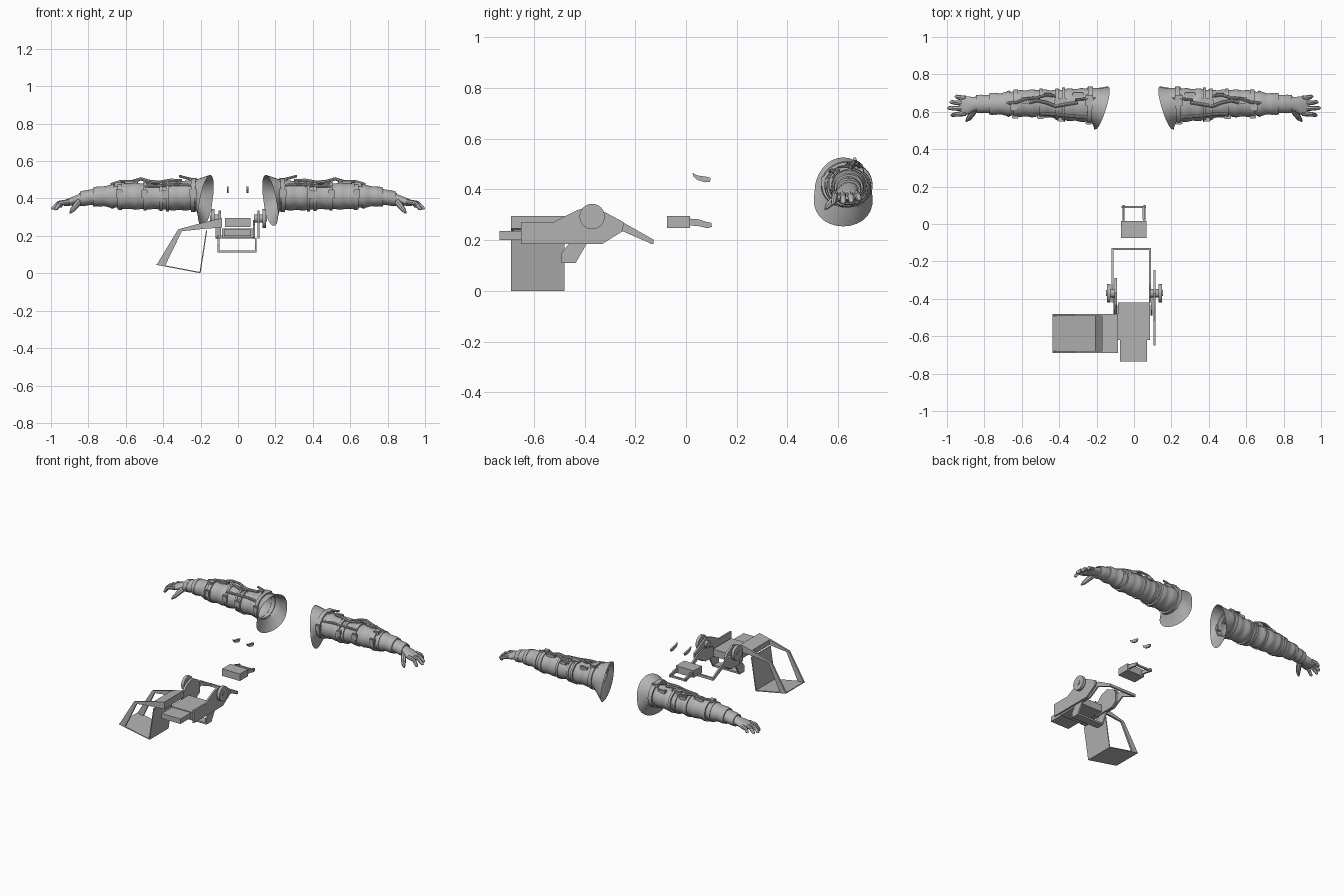
import bpy, bmesh
from math import sin, cos, pi, radians
from mathutils import Vector

cube = bpy.data.objects.get("Cube")
if cube:
    bpy.data.objects.remove(cube, do_unlink=True)

grey = bpy.data.materials.new("plain grey")
grey.use_nodes = True
GREY = (0.45, 0.45, 0.45, 1)
grey.diffuse_color = GREY
grey.node_tree.nodes["Principled BSDF"].inputs["Base Color"].default_value = GREY


def finish(name, bm, smooth=False, mirror=False):
    bmesh.ops.recalc_face_normals(bm, faces=bm.faces)
    me = bpy.data.meshes.new(name)
    bm.to_mesh(me)
    bm.free()
    me.materials.append(grey)
    ob = bpy.data.objects.new(name, me)
    bpy.context.collection.objects.link(ob)
    if smooth:
        bpy.ops.object.select_all(action='DESELECT')
        bpy.context.view_layer.objects.active = ob
        ob.select_set(True)
        bpy.ops.object.shade_smooth_by_angle(angle=radians(40))
    if mirror:
        ob.modifiers.new("Mirror", 'MIRROR')
    return ob


def loft(bm, rings, cap_start=False, cap_end=False):
    loops = [[bm.verts.new(p) for p in r] for r in rings]
    n = len(loops[0])
    for a, b in zip(loops, loops[1:]):
        for i in range(n):
            j = (i + 1) % n
            bm.faces.new((a[i], a[j], b[j], b[i]))
    if cap_start:
        bm.faces.new(loops[0])
    if cap_end:
        bm.faces.new(loops[-1])


def box(name, lo, hi, mirror=False, bevel=0):
    bm = bmesh.new()
    bmesh.ops.create_cube(bm, size=1)
    for v in bm.verts:
        v.co = [(a + b) / 2 + c * (b - a) for a, b, c in zip(lo, hi, v.co)]
    if bevel:
        bmesh.ops.bevel(bm, geom=bm.edges[:], offset=bevel, segments=2, affect='EDGES')
    return finish(name, bm, bevel > 0, mirror)


def prism(name, outline, lo, hi, axis):
    """Extrude an outline along x (points are y,z) or along y (points are x,z)."""
    place = (lambda p, t: (t, p[0], p[1])) if axis == 'x' else (lambda p, t: (p[0], t, p[1]))
    bm = bmesh.new()
    loft(bm, [[place(p, t) for p in outline] for t in (lo, hi)], True, True)
    return finish(name, bm)


def disc(name, x0, x1, y, z, r, sides=24):
    circle = [(y + r * cos(2 * pi * i / sides), z + r * sin(2 * pi * i / sides)) for i in range(sides)]
    return prism(name, circle, x0, x1, 'x')


def tube(name, points, radii, mirror=False, sides=8):
    """Rounded tube through the points, with a radius at each one."""
    pts = [Vector(p) for p in points]
    rings = []
    for i, p in enumerate(pts):
        d = (pts[min(i + 1, len(pts) - 1)] - pts[max(i - 1, 0)]).normalized()
        ref = Vector((0, 0, 1)) if abs(d.z) < 0.9 else Vector((0, 1, 0))
        u = d.cross(ref).normalized()
        w = d.cross(u)
        rings.append([p + radii[i] * (u * cos(2 * pi * k / sides) + w * sin(2 * pi * k / sides))
                      for k in range(sides)])
    bm = bmesh.new()
    loft(bm, rings, True, True)
    return finish(name, bm, True, mirror)


# Arm sections: x, centre y, centre z, half depth, half height, slant
ARM = [(.17, .62, .39, .113, .136, 1), (.195, .625, .402, .103, .112, .6),
       (.22, .634, .42, .093, .083, .2), (.28, .636, .415, .088, .078, 0),
       (.36, .638, .412, .085, .075, 0), (.41, .64, .41, .076, .068, 0),
       (.48, .645, .412, .073, .07, 0), (.58, .645, .412, .072, .07, 0),
       (.65, .643, .412, .066, .063, 0), (.72, .642, .412, .058, .055, 0),
       (.76, .642, .41, .054, .048, 0), (.80, .642, .405, .047, .04, 0),
       (.85, .642, .397, .041, .033, 0)]


def section(x):
    for a, b in zip(ARM, ARM[1:]):
        if x <= b[0]:
            t = (x - a[0]) / (b[0] - a[0])
            return [p + (q - p) * t for p, q in zip(a, b)]
    return list(ARM[-1])


def ring(x, cy, cz, ry, rz, slant=0, grow=0, n=32):
    pts = []
    for i in range(n):
        a = 2 * pi * i / n
        dy, dz = (ry + grow) * cos(a), (rz + grow) * sin(a)
        if dz < 0:                       # squarer hanging hem
            dy *= 1 + .25 * slant * abs(sin(a))
        pts.append((x - slant * (.3 * dy + .16 * dz), cy + dy, cz + dz))
    return pts


# Sleeve with soft folds
bm = bmesh.new()
steps = 56
rings = []
for i in range(steps + 1):
    x = .17 + .68 * i / steps
    rings.append(ring(*section(x), grow=.0025 * sin(x * 95) if x > .24 else 0))
loft(bm, rings)
finish("sleeve", bm, True, True)


# Straps and cuffs
def band(name, x0, x1, grow):
    bm = bmesh.new()
    loft(bm, [ring(*section(x), grow=g) for x, g in
              ((x0, -.004), (x0, grow), (x1, grow), (x1, -.004))])
    finish(name, bm, True, True)


for x0, x1, g in ((.225, .25, .009), (.37, .385, .009), (.405, .42, .009), (.49, .505, .006),
                  (.62, .645, .008), (.665, .68, .006), (.75, .775, .005), (.815, .845, .005)):
    band("arm_strap", x0, x1, g)

# Buckles, pouches and hoses on top of the arm
for x, y, sx, sy in ((.24, .66, .022, .03), (.30, .69, .03, .012), (.39, .65, .035, .02),
                     (.46, .68, .025, .02), (.57, .66, .035, .018), (.64, .63, .02, .025)):
    s = section(x)
    top = s[2] + s[4] * max(0, 1 - ((y - s[1]) / s[3]) ** 2) ** .5
    box("arm_buckle", (x - sx, y - sy, top - .015), (x + sx, y + sy, top + .012), True, .004)
for x in (.24, .39, .50, .635):
    s = section(x)
    box("side_buckle", (x - .018, s[1] - s[3] - .012, s[2] - .01),
        (x + .018, s[1] - s[3] + .012, s[2] + .035), True, .004)
tube("shoulder_rod", [(.19, .67, .485), (.25, .67, .503), (.315, .665, .52)], [.007] * 3, True)
tube("upper_hose", [(.30, .65, .495), (.36, .64, .497), (.42, .63, .487), (.47, .65, .49),
                    (.52, .66, .505), (.56, .65, .488)], [.009] * 6, True)
tube("lower_hose", [(.42, .685, .475), (.47, .69, .492), (.52, .675, .505), (.57, .67, .49),
                    (.63, .65, .49), (.68, .645, .475)], [.008] * 6, True)
tube("side_hose", [(.25, .57, .47), (.33, .575, .475), (.41, .585, .468), (.50, .59, .465)],
     [.008] * 4, True)

# Hand
bm = bmesh.new()
loft(bm, [ring(*p, n=20) for p in ((.835, .642, .399, .036, .028), (.86, .64, .393, .038, .026),
                                   (.885, .634, .386, .048, .023), (.915, .63, .378, .051, .019),
                                   (.93, .63, .373, .046, .013))], True, True)
finish("palm", bm, True, True)
for y0, y1, tip, z in ((.672, .682, .957, .355), (.645, .652, .985, .347),
                       (.617, .62, .997, .343), (.591, .582, .98, .34)):
    mid = ((.9 + tip) / 2 + .01, (y0 + y1) / 2, .375)
    tube("finger", [(.9, y0, .383), mid, (tip - .008, y1, z + .005), (tip, y1, z)],
         [.014, .0125, .01, .004], True)
tube("thumb", [(.85, .62, .385), (.865, .59, .365), (.885, .562, .338), (.898, .55, .322)],
     [.018, .017, .013, .005], True)

# Ammunition container: open front and back, legs on the outer side
Y0, Y1 = -.69, -.48
prism("container_floor", [(-.435, .045), (-.2, 0), (-.2, .006), (-.435, .051)], Y0, Y1, 'y')
prism("container_inner_wall", [(-.206, .002), (-.2, .002), (-.165, .228), (-.171, .228)], Y0, Y1, 'y')
leg = [(-.435, .045), (-.32, .235), (-.16, .278), (-.16, .24), (-.30, .225), (-.39, .04)]
for a in (Y0, Y1 - .012):
    prism("container_leg", leg, a, a + .012, 'y')
prism("feed_chute", [(-.17, .275), (-.085, .295), (-.085, .245), (-.17, .238)], Y0, Y1, 'y')

# Receiver body
box("receiver", (-.085, -.62, .19), (.085, -.42, .24))
box("receiver_nose", (-.075, -.735, .2), (.07, -.61, .235))

# Side plates, pivots and rear frame
plate = [(-.65, .185), (-.65, .272), (-.52, .272), (-.43, .318), (-.37, .335), (-.31, .305),
         (-.245, .27), (-.25, .235), (-.33, .185)]
prism("left_side_plate", plate, .103, .115, 'x')
short = [(-.48, .185), (-.48, .265), (-.43, .318), (-.37, .335), (-.31, .305), (-.29, .28),
         (-.29, .21), (-.33, .185)]
prism("right_side_plate", short, -.105, -.09, 'x')
tail = [(-.42, .19), (-.42, .26), (-.32, .285), (-.245, .268), (-.13, .203), (-.135, .185),
        (-.25, .235), (-.33, .19)]
for x in (-.12, .08):
    prism("rear_frame_arm", tail, x, x + .01, 'x')
box("rear_frame_bar", (-.12, -.14, .185), (.09, -.128, .203))
for s, x in ((1, .0), (-1, .0)):
    near, mid, far = (.085, .13, .15) if s > 0 else (-.09, -.125, -.145)
    disc("pivot_shaft", near, mid, -.37, .293, .022)
    disc("pivot_disc", mid, far, -.37, .293, .05)
    disc("pivot_cap", far, far + s * .004, -.37, .293, .016)

# Hanging U-shaped guard
guard = [(-.49, .11), (-.435, .11), (-.39, .188), (-.46, .188), (-.49, .15)]
for x in (-.11, .09):
    prism("guard_side", guard, x, x + .01, 'x')
box("guard_floor", (-.11, -.49, .11), (.1, -.435, .122))

# Small box with prongs
box("rear_box", (-.07, -.075, .247), (.067, .015, .296))
hook = [(.01, .285), (.05, .282), (.08, .272), (.1, .268), (.102, .252), (.085, .247),
        (.05, .255), (.01, .258)]
for x in (-.061, .051):
    prism("box_prong", hook, x, x + .01, 'x')
box("prong_bar", (-.068, .085, .25), (.063, .096, .262))

# Floating upper hooks
claw = [(.025, .465), (.045, .455), (.08, .45), (.097, .445), (.095, .43), (.075, .428),
        (.045, .437), (.03, .45)]
for x in (-.06, .046):
    prism("upper_hook", claw, x, x + .01, 'x')
